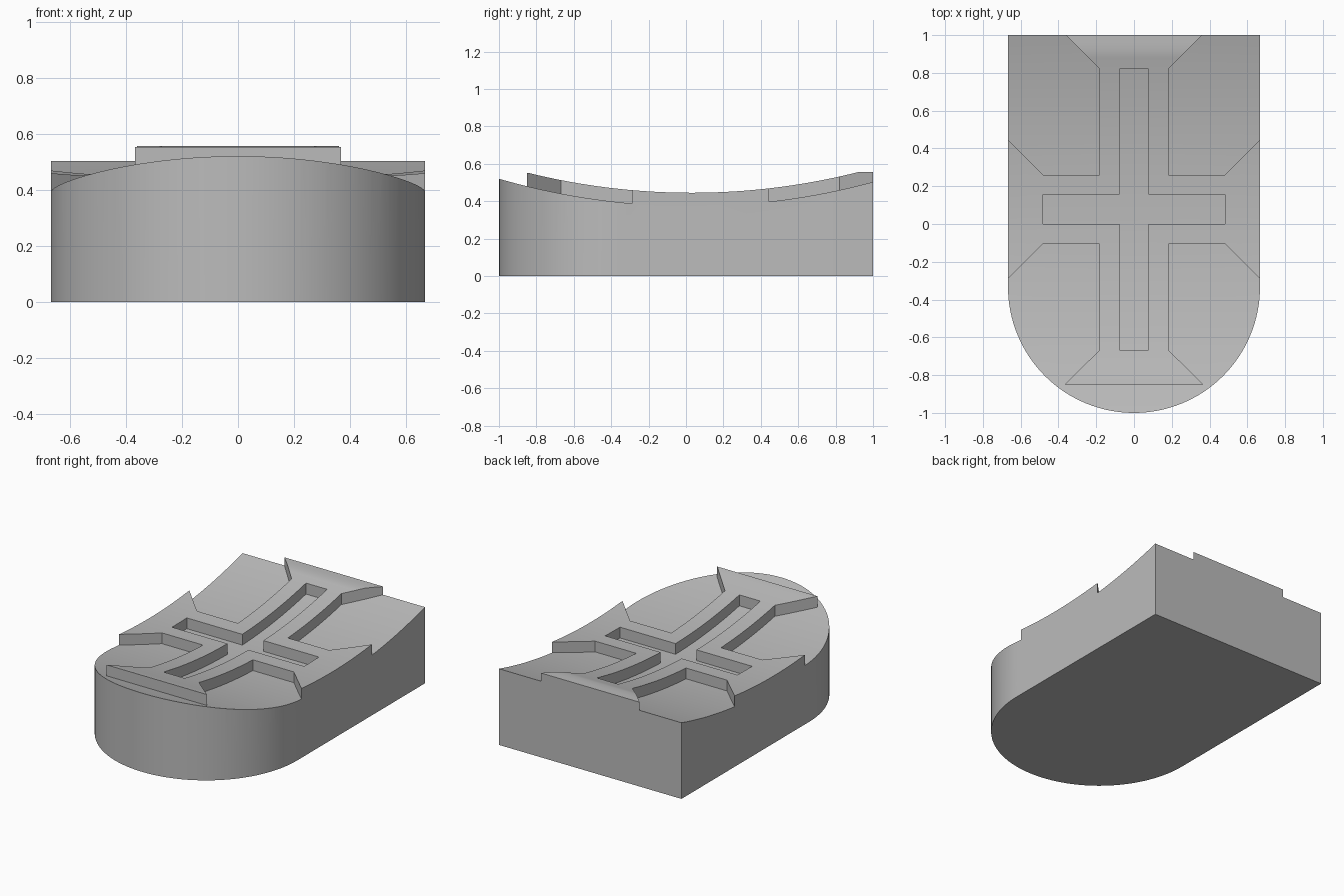
import bpy, bmesh
from math import sin, cos, pi, sqrt, radians

cube = bpy.data.objects.get("Cube")
if cube:
    bpy.data.objects.remove(cube, do_unlink=True)

HALF = 0.667           # half width of the block
ARC_Y, ARC_Z = 0.03, 4.085   # axis of the curved top
R_TREAD, R_FLOOR = 3.64, 3.711
FLAT = 0.557           # level strip at the back edge


def prisms(name, outlines, place, depth):
    """Mesh of closed prisms: each 2D outline placed in space and extruded."""
    bm = bmesh.new()
    for outline in outlines:
        face = bm.faces.new([bm.verts.new(place(a, b)) for a, b in outline])
        ext = bmesh.ops.extrude_face_region(bm, geom=[face])
        moved = [g for g in ext["geom"] if isinstance(g, bmesh.types.BMVert)]
        bmesh.ops.translate(bm, verts=moved, vec=depth)
    bmesh.ops.recalc_face_normals(bm, faces=bm.faces)
    mesh = bpy.data.meshes.new(name)
    bm.to_mesh(mesh)
    bm.free()
    obj = bpy.data.objects.new(name, mesh)
    bpy.context.collection.objects.link(obj)
    return obj


def carve(obj, tool, operation):
    """Apply a boolean and throw the tool away."""
    tool.hide_render = True
    mod = obj.modifiers.new(operation, "BOOLEAN")
    mod.operation, mod.object, mod.solver = operation, tool, "EXACT"
    with bpy.context.temp_override(object=obj, active_object=obj):
        bpy.ops.object.modifier_apply(modifier=mod.name)
    bpy.data.objects.remove(tool, do_unlink=True)


def curved_slab(name, radius, cap):
    """Solid above a shallow cylinder that runs across the block."""
    ys = [-1.2 + 2.4 * i / 60 for i in range(61)]
    curve = [(y, min(cap, ARC_Z - sqrt(radius**2 - (y - ARC_Y)**2))) for y in ys]
    return prisms(name, [curve + [(1.2, 2), (-1.2, 2)]],
                  lambda y, z: (-1.5, y, z), (3, 0, 0))


def mirror(points):
    return [(-x, y) for x, y in reversed(points)]


def flat(z):
    return lambda x, y: (x, y, z)


# Block: straight back, half-round front
round_front = [(HALF * cos(a), -1 + HALF - HALF * sin(a))
               for a in (pi * i / 64 for i in range(65))]
block = prisms("sole_block", [round_front + [(-HALF, 1), (HALF, 1)]],
               flat(0), (0, 0, 1))
carve(block, curved_slab("top_cutter", R_TREAD, FLAT), "DIFFERENCE")

# Recesses: two at the back, one wrapping the front, and a cross groove
back = [(0.56, 1.2), (0.182, 0.82), (0.182, 0.26), (0.482, 0.26), (0.882, 0.66)]
front = [(0.882, -0.505), (0.482, -0.105), (0.182, -0.105),
         (0.182, -0.667), (0.367, -0.85)]
front_wrap = front + mirror(front) + [(-0.882, -1.2), (0.882, -1.2)]
arm = [(0.077, 0.82), (0.077, 0.155), (0.483, 0.155),
       (0.483, 0), (0.077, 0), (0.077, -0.667)]
cutter = prisms("recess_cutter", [back, mirror(back), front_wrap, arm + mirror(arm)],
                flat(0.2), (0, 0, 1))
carve(cutter, curved_slab("floor_slab", R_FLOOR, 1), "INTERSECT")
carve(block, cutter, "DIFFERENCE")

# Colour and shading
grey = bpy.data.materials.new("plain_grey")
grey.use_nodes = True
colour = (0.5, 0.5, 0.5, 1)
grey.diffuse_color = colour
grey.node_tree.nodes["Principled BSDF"].inputs["Base Color"].default_value = colour
block.data.materials.clear()
block.data.materials.append(grey)
for poly in block.data.polygons:
    poly.material_index = 0

bpy.ops.object.select_all(action="DESELECT")
block.select_set(True)
bpy.context.view_layer.objects.active = block
bpy.ops.object.shade_smooth_by_angle(angle=radians(30))
